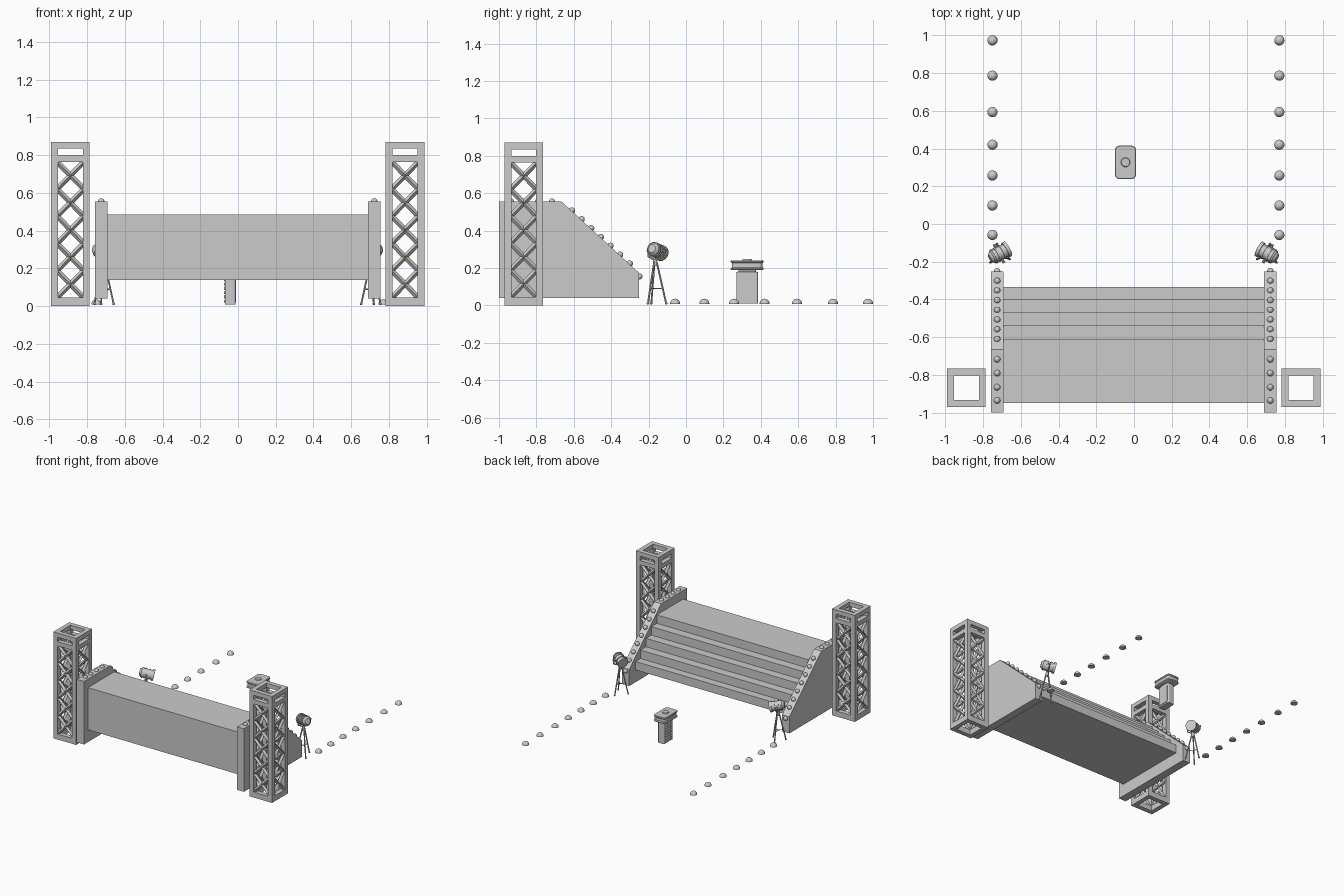
import bpy, bmesh, math
from mathutils import Vector, Matrix

if "Cube" in bpy.data.objects:
    bpy.data.objects.remove(bpy.data.objects["Cube"])


def finish(name, bm, smooth=False):
    bmesh.ops.recalc_face_normals(bm, faces=bm.faces[:])
    me = bpy.data.meshes.new(name)
    bm.to_mesh(me)
    bm.free()
    ob = bpy.data.objects.new(name, me)
    bpy.context.collection.objects.link(ob)
    if smooth:
        bpy.ops.object.select_all(action='DESELECT')
        ob.select_set(True)
        bpy.context.view_layer.objects.active = ob
        bpy.ops.object.shade_smooth_by_angle(angle=math.radians(35))
    return ob


def box(bm, lo, hi):
    lo, hi = Vector(lo), Vector(hi)
    m = Matrix.Translation((lo + hi) / 2) @ Matrix.Diagonal((*(hi - lo), 1))
    bmesh.ops.create_cube(bm, size=1, matrix=m)


def bar(bm, p, q, r, segs=4, r2=None):
    p, q = Vector(p), Vector(q)
    m = Matrix.Translation((p + q) / 2) @ (q - p).to_track_quat('Z', 'Y').to_matrix().to_4x4()
    bmesh.ops.create_cone(bm, cap_ends=True, segments=segs, radius1=r,
                          radius2=r if r2 is None else r2, depth=(q - p).length, matrix=m)


def ball(bm, c, r, u=16, v=10, scale=(1, 1, 1)):
    m = Matrix.Translation(c) @ Matrix.Diagonal((*scale, 1))
    return bmesh.ops.create_uvsphere(bm, u_segments=u, v_segments=v, radius=r, matrix=m)['verts']


def prism(bm, profile, x0, x1):
    a = [bm.verts.new((x0, y, z)) for y, z in profile]
    f = bm.faces.new(a)
    new = bmesh.ops.extrude_face_region(bm, geom=[f])['geom']
    bmesh.ops.translate(bm, vec=(x1 - x0, 0, 0),
                        verts=[v for v in new if isinstance(v, bmesh.types.BMVert)])


def rounded_loft(bm, cx, cy, layers):
    """Stack of rounded rectangles: (half x, half y, corner radius, z)."""
    rings = []
    for hx, hy, r, z in layers:
        ring = []
        for i, (sx, sy) in enumerate(((1, 1), (-1, 1), (-1, -1), (1, -1))):
            for k in range(6):
                a = math.radians(90 * i + 18 * k)
                ring.append(bm.verts.new((cx + sx * (hx - r) + r * math.cos(a),
                                          cy + sy * (hy - r) + r * math.sin(a), z)))
        rings.append(ring)
    for a, b in zip(rings, rings[1:]):
        for i in range(len(a)):
            j = (i + 1) % len(a)
            bm.faces.new((a[i], a[j], b[j], b[i]))
    bm.faces.new(rings[0])
    bm.faces.new(rings[-1])


# Stage with stair treads
edges = [-0.609, -0.538, -0.469, -0.398, -0.334]
rise = 0.345 / 5
prof = [(-0.949, 0.14), (-0.949, 0.485)]
for i, y in enumerate(edges):
    prof += [(y, 0.485 - rise * i), (y, 0.485 - rise * (i + 1))]
bm = bmesh.new()
prism(bm, prof, -0.695, 0.69)
finish("stage_steps", bm)

# Side panels with bulbs along the top, slope and front
side = [(-1, 0.04), (-1, 0.555), (-0.665, 0.555), (-0.252, 0.175), (-0.252, 0.04)]
bulbs = [(y, 0.555) for y in (-0.935, -0.865, -0.79, -0.717)]
bulbs += [(-0.61 + 0.0515 * i, 0.508 - 0.0473 * i) for i in range(7)] + [(-0.25, 0.155)]
for name, x0, x1 in (("left", -0.758, -0.692), ("right", 0.69, 0.754)):
    bm = bmesh.new()
    prism(bm, side, x0, x1)
    finish(name + "_side_panel", bm)
    bm = bmesh.new()
    for y, z in bulbs:
        ball(bm, ((x0 + x1) / 2, y, z), 0.017)
    finish(name + "_panel_bulbs", bm, True)

# Lattice towers
H, W, Z = 0.1025, 0.037, 0.87
for name, tx in (("left", -0.888), ("right", 0.885)):
    ty = -0.868
    bm = bmesh.new()
    for sx in (-1, 1):
        for sy in (-1, 1):
            xs = sorted((tx + sx * H, tx + sx * (H - W)))
            ys = sorted((ty + sy * H, ty + sy * (H - W)))
            box(bm, (xs[0], ys[0], 0), (xs[1], ys[1], Z))
    inner, c = H - W, H - W / 2
    for z0, z1 in ((0, 0.045), (0.765, 0.80), (0.835, Z)):
        for s in (-1, 1):
            xs = sorted((tx + s * H, tx + s * inner))
            ys = sorted((ty + s * H, ty + s * inner))
            box(bm, (tx - inner, ys[0], z0), (tx + inner, ys[1], z1))
            box(bm, (xs[0], ty - inner, z0), (xs[1], ty + inner, z1))
    finish(name + "_tower_frame", bm)
    bm = bmesh.new()
    n, zb, step = 5, 0.045, 0.72 / 5
    for i in range(n):
        za, zc = zb + i * step, zb + (i + 1) * step
        for s in (-1, 1):
            for d in (-1, 1):
                e = d * (inner + 0.005)
                bar(bm, (tx - e, ty + s * c, za), (tx + e, ty + s * c, zc), 0.014)
                bar(bm, (tx + s * c, ty - e, za), (tx + s * c, ty + e, zc), 0.014)
    finish(name + "_tower_braces", bm)

# Floor light domes
for name, x in (("left", -0.75), ("right", 0.77)):
    bm = bmesh.new()
    for y in (-0.058, 0.098, 0.257, 0.42, 0.593, 0.786, 0.973):
        ball(bm, (x, y, 0.009), 0.027, 20, 12)
    bmesh.ops.bisect_plane(bm, geom=bm.verts[:] + bm.edges[:] + bm.faces[:],
                           plane_co=(0, 0, 0.0091), plane_no=(0, 0, -1), clear_outer=True)
    bmesh.ops.holes_fill(bm, edges=[e for e in bm.edges if e.is_boundary])
    finish(name + "_floor_domes", bm, True)

# Spotlights on tripods
for name, x, s in (("left", -0.715, 1), ("right", 0.709, -1)):
    y = -0.165
    bm = bmesh.new()
    hub = Vector((x, y, 0.235))
    bar(bm, hub - Vector((0, 0, 0.025)), hub + Vector((0, 0, 0.012)), 0.011, 12)
    for a in (100, 220, 340):
        d = Vector((s * math.cos(math.radians(a)), math.sin(math.radians(a)), 0))
        bar(bm, hub + d * 0.008, Vector((x, y, 0.01)) + d * 0.06, 0.005, 8)
        bar(bm, Vector((x, y, 0.09)), Vector((x, y, 0.09)) + d * 0.042, 0.003, 6)
        ball(bm, Vector((x, y, 0.012)) + d * 0.06, 0.007, 8, 6)
    finish(name + "_tripod", bm, True)
    aim = Vector((s * 0.86, 0.46, -0.22)).normalized()
    lat = aim.cross(Vector((0, 0, 1))).normalized()
    mid = Vector((x, y + 0.008, 0.292))
    bm = bmesh.new()
    for k in (-1, 1):
        bar(bm, hub + Vector((0, 0, 0.006)), mid + lat * k * 0.049 - Vector((0, 0, 0.03)), 0.005, 6)
        bar(bm, mid + lat * k * 0.049 - Vector((0, 0, 0.034)), mid + lat * k * 0.049, 0.005, 6)
        bar(bm, mid + lat * k * 0.03, mid + lat * k * 0.056, 0.008, 10)
    finish(name + "_lamp_yoke", bm, True)
    bm = bmesh.new()
    for a, b, r, r2 in ((-0.056, -0.042, 0.022, 0.034), (-0.042, 0.05, 0.036, 0.036),
                        (-0.034, -0.026, 0.041, 0.041), (-0.016, -0.008, 0.041, 0.041),
                        (0.014, 0.022, 0.041, 0.041), (0.038, 0.056, 0.043, 0.043)):
        bar(bm, mid + aim * a, mid + aim * b, r, 24, r2)
    finish(name + "_lamp_head", bm, True)

# Podium: column, side panel, grid of studs, table top and button
px, py = -0.042, 0.327
bm = bmesh.new()
rounded_loft(bm, px, py, [(0.028, 0.057, 0.008, 0.01), (0.028, 0.057, 0.008, 0.178),
                          (0.022, 0.046, 0.008, 0.182), (0.022, 0.046, 0.008, 0.195)])
finish("podium_column", bm, True)
bm = bmesh.new()
box(bm, (px + 0.026, py - 0.046, 0.022), (px + 0.032, py + 0.046, 0.166))
bmesh.ops.bevel(bm, geom=[e for e in bm.edges if abs(e.verts[0].co.x - e.verts[1].co.x) > 0.001],
                offset=0.012, segments=4, affect='EDGES', profile=0.5)
finish("podium_side_panel", bm)
bm = bmesh.new()
for i in range(7):
    for j in (-1, 0, 1):
        ball(bm, (px - 0.027, py + j * 0.034, 0.027 + i * 0.0225), 0.009, 12, 8, (0.6, 1, 1))
finish("podium_studs", bm, True)
bm = bmesh.new()
rounded_loft(bm, px - 0.003, py, [
    (0.052, 0.082, 0.020, 0.189), (0.056, 0.088, 0.024, 0.192), (0.056, 0.088, 0.024, 0.198),
    (0.051, 0.082, 0.020, 0.204), (0.051, 0.082, 0.020, 0.226), (0.056, 0.088, 0.024, 0.232),
    (0.056, 0.088, 0.024, 0.238), (0.053, 0.085, 0.022, 0.241)])
finish("podium_top", bm, True)
bm = bmesh.new()
bar(bm, (px - 0.003, py, 0.238), (px - 0.003, py, 0.249), 0.026, 24, 0.022)
finish("podium_button", bm, True)
